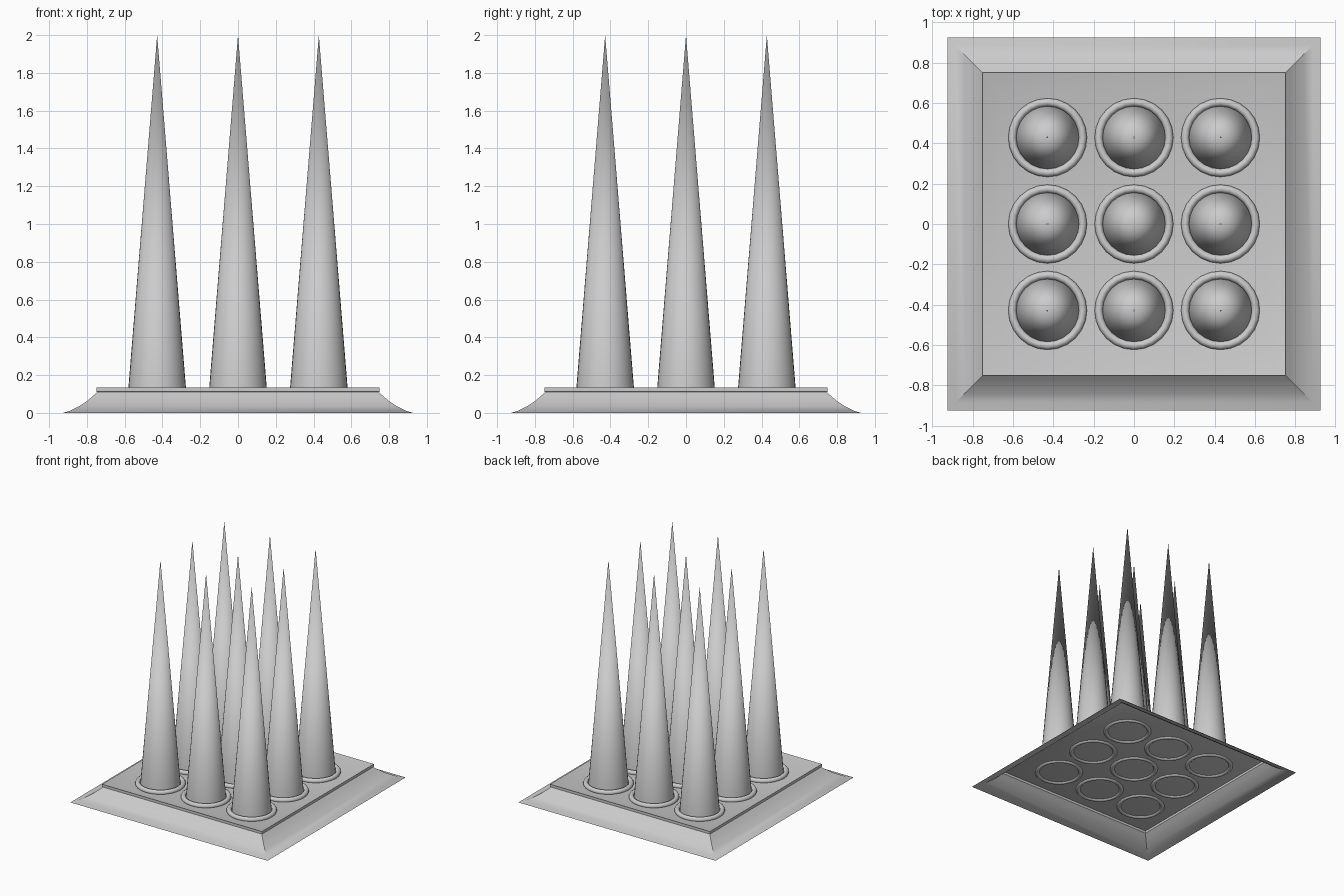
import bpy, bmesh, math

if "Cube" in bpy.data.objects:
    bpy.data.objects.remove(bpy.data.objects["Cube"])

PITCH = 0.428
FLOOR = 0.10


def smooth(obj, angle=35):
    bpy.ops.object.select_all(action='DESELECT')
    obj.select_set(True)
    bpy.context.view_layer.objects.active = obj
    bpy.ops.object.shade_smooth_by_angle(angle=math.radians(angle))


# Base: open-bottomed square tray lofted from (half width, height) rings
profile = [(0.925, 0.0), (0.885, 0.013), (0.84, 0.036), (0.80, 0.062),
           (0.77, 0.088), (0.745, 0.11), (0.75, 0.112), (0.75, 0.134), (0.65, FLOOR)]
bm = bmesh.new()
rings = [[bm.verts.new((sx * w, sy * w, z))
          for sx, sy in ((-1, -1), (1, -1), (1, 1), (-1, 1))] for w, z in profile]
for low, high in zip(rings, rings[1:]):
    for i in range(4):
        j = (i + 1) % 4
        bm.faces.new((low[i], low[j], high[j], high[i]))
bm.faces.new(rings[-1])
mesh = bpy.data.meshes.new("base_tray")
bm.to_mesh(mesh)
bm.free()
base = bpy.data.objects.new("base_tray", mesh)
bpy.context.collection.objects.link(base)
smooth(base, 30)

# Three by three grid of spikes, each with a collar ring at its foot
for row in range(-1, 2):
    for col in range(-1, 2):
        x, y = col * PITCH, row * PITCH
        height = 2.0 - FLOOR
        bpy.ops.mesh.primitive_cone_add(vertices=32, radius1=0.155, radius2=0, depth=height,
                                        end_fill_type='NOTHING',
                                        location=(x, y, FLOOR + height / 2))
        spike = bpy.context.object
        spike.name = f"spike_{row + 2}_{col + 2}"
        smooth(spike)
        bpy.ops.mesh.primitive_torus_add(major_segments=24, minor_segments=10,
                                         major_radius=0.175, minor_radius=0.02,
                                         location=(x, y, FLOOR + 0.008))
        collar = bpy.context.object
        collar.name = f"collar_{row + 2}_{col + 2}"
        smooth(collar, 60)
